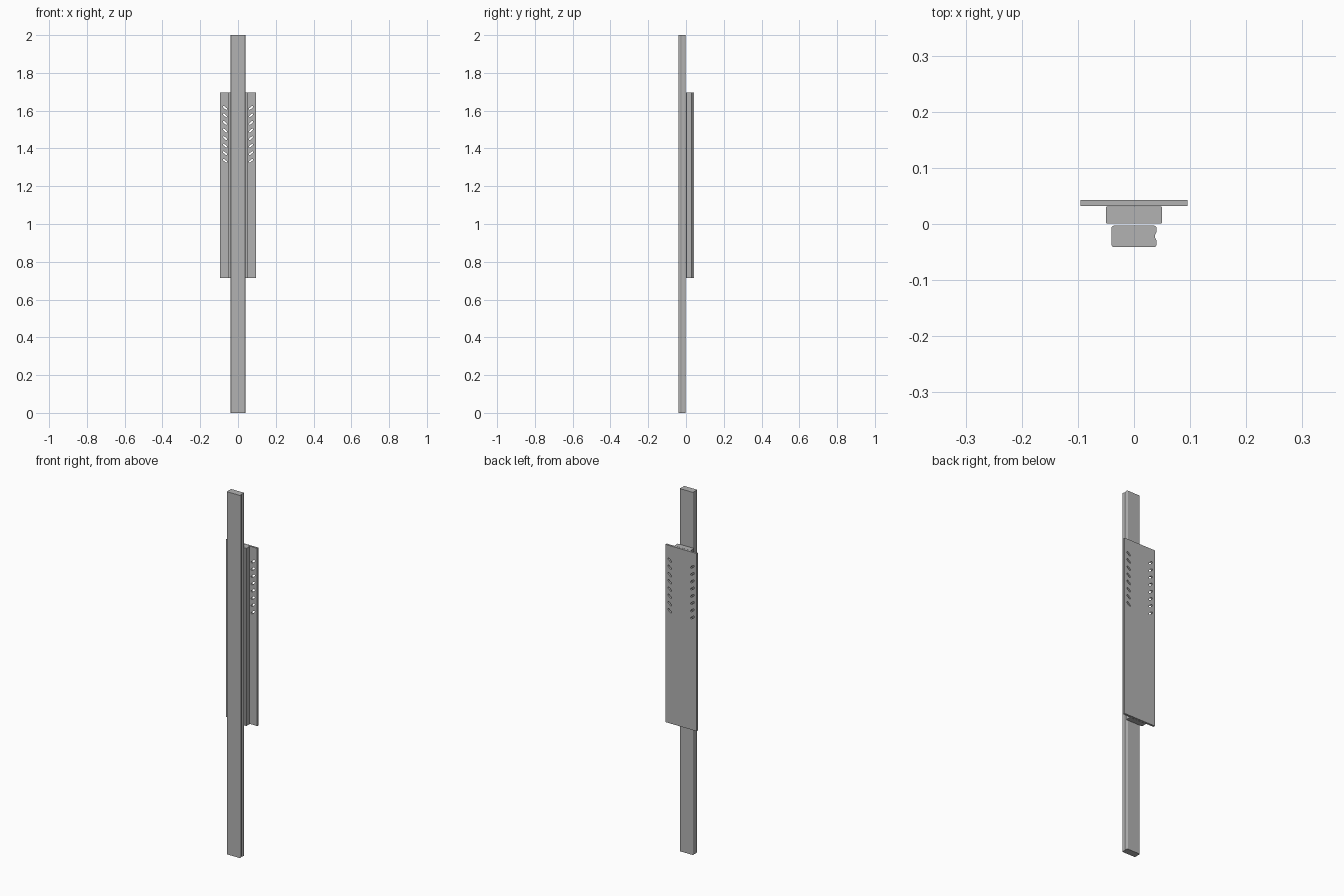
import bpy, bmesh, math
from mathutils import Matrix, Vector

if "Cube" in bpy.data.objects:
    bpy.data.objects.remove(bpy.data.objects["Cube"], do_unlink=True)

steel = bpy.data.materials.new("grey steel")
steel.use_nodes = True
grey = (0.45, 0.45, 0.45, 1)
steel.diffuse_color = grey
steel.node_tree.nodes["Principled BSDF"].inputs["Base Color"].default_value = grey


def finish(name, bm):
    bmesh.ops.recalc_face_normals(bm, faces=bm.faces)
    mesh = bpy.data.meshes.new(name)
    bm.to_mesh(mesh)
    bm.free()
    obj = bpy.data.objects.new(name, mesh)
    bpy.context.collection.objects.link(obj)
    mesh.materials.append(steel)
    return obj


def prism(bm, points, direction):
    """Extrude a closed outline along a direction."""
    face = bm.faces.new([bm.verts.new(p) for p in points])
    top = bmesh.ops.extrude_face_region(bm, geom=[face])["geom"]
    verts = [v for v in top if isinstance(v, bmesh.types.BMVert)]
    bmesh.ops.translate(bm, vec=direction, verts=verts)


def corner(x, y, r, start):
    """Quarter-round outline corner centred on x, y."""
    angles = [math.radians(start + 30 * i) for i in range(4)]
    return [(x + r * math.cos(a), y + r * math.sin(a)) for a in angles]


def bar(name, x, y0, y1, z0, z1, r, groove=0):
    """Upright bar with rounded corners and an optional hollow on its left side."""
    outline = corner(x - r, y0 + r, r, 270)
    if groove:
        a, b = y0 + 3 * r, y1 - 3 * r
        outline += [(x - groove * math.sin(math.pi * i / 6), a + (b - a) * i / 6)
                    for i in range(7)]
    outline += corner(x - r, y1 - r, r, 0)
    outline += corner(r - x, y1 - r, r, 90)
    outline += corner(r - x, y0 + r, r, 180)
    bm = bmesh.new()
    prism(bm, [(px, py, z0) for px, py in outline], (0, 0, z1 - z0))
    return finish(name, bm)


# Long rail and the carriage behind it
bar("rail", 0.04, -0.041, -0.003, 0, 2, 0.004, groove=0.003)
bar("carriage", 0.05, 0.001, 0.031, 0.715, 1.695, 0.002)

# Flat mounting plate
bm = bmesh.new()
bmesh.ops.create_cube(bm, size=1, matrix=Matrix.Translation((0, 0.0375, 1.205))
                      @ Matrix.Diagonal((0.19, 0.011, 0.98, 1)))
plate = finish("mounting_plate", bm)

# Slanted slots, mirrored in two columns
bm = bmesh.new()
for side in (-1, 1):
    for i in range(8):
        centre = Vector((side * 0.069, 0.02, 1.335 + 0.04 * i))
        turn = Matrix.Rotation(-side * math.radians(40), 3, 'Y')
        slot = []
        for end in (-1, 1):
            for k in range(7):
                a = math.radians(-90 + 30 * k + (180 if end < 0 else 0))
                slot.append((end * 0.009 + 0.0045 * math.cos(a), 0, 0.0045 * math.sin(a)))
        prism(bm, [centre + turn @ Vector(p) for p in slot], (0, 0.04, 0))
cutter = finish("slot_cutter", bm)
cutter.hide_render = True

cut = plate.modifiers.new("slots", 'BOOLEAN')
cut.operation = 'DIFFERENCE'
cut.solver = 'EXACT'
cut.object = cutter
bpy.context.view_layer.objects.active = plate
bpy.ops.object.modifier_apply(modifier=cut.name)
bpy.data.objects.remove(cutter, do_unlink=True)
